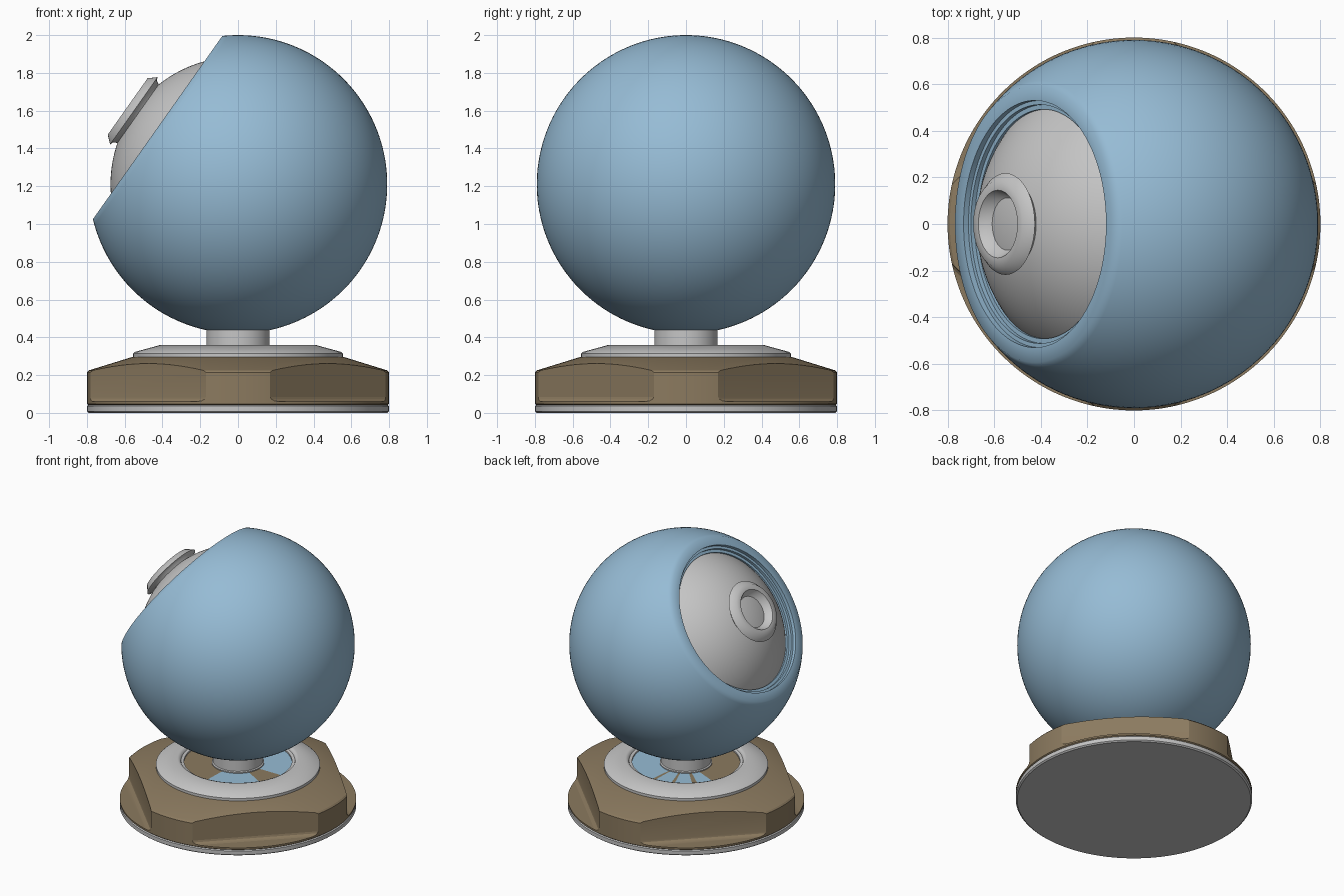
import bpy, bmesh
from math import sin, cos, pi, radians, degrees, atan2
from mathutils import Matrix, Vector

old = bpy.data.objects.get("Cube")
if old:
    bpy.data.objects.remove(old, do_unlink=True)


def material(name, rgb):
    m = bpy.data.materials.new(name)
    m.use_nodes = True
    m.diffuse_color = (*rgb, 1)
    m.node_tree.nodes["Principled BSDF"].inputs["Base Color"].default_value = (*rgb, 1)
    return m


BLUE = material("soft_blue", (0.305, 0.5, 0.665))
GREY = material("light_grey", (0.56, 0.56, 0.56))
BROWN = material("earth_brown", (0.26, 0.195, 0.115))


def make_object(name, bm, mats):
    mesh = bpy.data.meshes.new(name)
    bm.to_mesh(mesh)
    bm.free()
    for m in mats:
        mesh.materials.append(m)
    ob = bpy.data.objects.new(name, mesh)
    bpy.context.collection.objects.link(ob)
    return ob


def smooth(ob, angle):
    bpy.ops.object.select_all(action='DESELECT')
    ob.select_set(True)
    bpy.context.view_layer.objects.active = ob
    bpy.ops.object.shade_smooth_by_angle(angle=radians(angle))


def lathe(name, profile, mats, matrix=Matrix(), steps=128, angle=50):
    """Closed solid turned from (radius, height) points."""
    bm = bmesh.new()
    verts = [bm.verts.new((r, 0, z)) for r, z in profile]
    edges = [bm.edges.new(pair) for pair in zip(verts, verts[1:])]
    bmesh.ops.spin(bm, geom=verts + edges, cent=(0, 0, 0), axis=(0, 0, 1),
                   angle=2 * pi, steps=steps)
    bmesh.ops.remove_doubles(bm, verts=bm.verts, dist=0.0001)
    bmesh.ops.recalc_face_normals(bm, faces=bm.faces)
    ob = make_object(name, bm, mats)
    ob.matrix_world = matrix
    smooth(ob, angle)
    return ob


def arc(radius, start, end, count):
    """Points on a circle, angles measured from the axis."""
    return [(radius * sin(start + (end - start) * i / count),
             radius * cos(start + (end - start) * i / count)) for i in range(count + 1)]


# Head: everything turned around the tilted eye axis
CENTRE = Vector((0, 0, 1.21))
TILT = Matrix.Translation(CENTRE) @ Matrix.Rotation(atan2(-0.817, 0.577), 4, 'Y')
CUT = 0.521
RADIUS = 0.79
rim_angle = atan2((RADIUS ** 2 - CUT ** 2) ** 0.5, CUT)

shell = arc(RADIUS, pi, rim_angle, 56)
shell[0] = (0, -RADIUS)
shell += [(0.53, CUT), (0.53, 0.495), (0.512, 0.495), (0.512, 0.475),
          (0.492, 0.475), (0.492, 0.44), (0, 0.44)]
lathe("head_shell", shell, [BLUE], TILT, angle=60)

eyeball = arc(0.675, 0, radians(55), 24)
lathe("eyeball", eyeball + [(0, eyeball[-1][1])], [GREY], TILT)

# Ring on the eyeball, open in the middle down to its surface
lathe("eye_ring", [(0, 0.63), (0.18, 0.63), (0.2, 0.668), (0.218, 0.675), (0.183, 0.715),
                   (0.145, 0.715), (0.112, 0.665), (0, 0.65)], [GREY], TILT, 96)

# Neck with a small foot, and collar
lathe("neck", [(0, 0.29), (0.177, 0.29), (0.177, 0.333), (0.168, 0.337), (0.168, 0.47),
               (0, 0.47)], [GREY], steps=64)
lathe("collar", [(0, 0.27), (0.555, 0.27), (0.555, 0.315), (0.545, 0.323), (0.41, 0.36),
                 (0.392, 0.355), (0.385, 0.34), (0.365, 0.336), (0.365, 0.31), (0, 0.31)], [GREY])

# Dial floor inside the collar: blue sectors with brown gaps
dial = lathe("dial_floor", [(0, 0.3), (0.365, 0.3), (0.365, 0.325), (0, 0.325)],
             [BROWN, BLUE], steps=180)
gaps = ((155, 268), (330, 360), (84, 88), (108, 112), (132, 138))
for p in dial.data.polygons:
    a = degrees(atan2(p.center.y, p.center.x)) % 360
    p.material_index = 0 if any(lo <= a < hi for lo, hi in gaps) else 1

# Base body: turned block with four filleted flats cut on the diagonals
body = lathe("base_body", [(0, 0.04), (0.79, 0.04), (0.8, 0.048), (0.8, 0.215), (0.79, 0.225),
                           (0.56, 0.296), (0, 0.296)], [BROWN])
bm = bmesh.new()
for i in range(4):
    place = (Matrix.Rotation(pi / 4 + i * pi / 2, 4, 'Z')
             @ Matrix.Translation((0.873, 0, 0.26)) @ Matrix.Diagonal((0.4, 1, 0.4, 1)))
    bmesh.ops.create_cube(bm, size=1, matrix=place)
low_edges = [e for e in bm.edges if all(v.co.z < 0.1 and v.co.xy.length < 0.9 for v in e.verts)]
bmesh.ops.bevel(bm, geom=low_edges, offset=0.025, segments=3, profile=0.5, affect='EDGES')
cutter = make_object("flat_cutter", bm, [BROWN])
cutter.hide_render = True
cut = body.modifiers.new("flats", 'BOOLEAN')
cut.operation = 'DIFFERENCE'
cut.solver = 'EXACT'
cut.object = cutter
bpy.context.view_layer.update()
cut_mesh = bpy.data.meshes.new_from_object(body.evaluated_get(bpy.context.evaluated_depsgraph_get()))
body.modifiers.clear()
body.data = cut_mesh
bpy.data.objects.remove(cutter, do_unlink=True)
smooth(body, 25)

# Base plate
lathe("base_plate", [(0, 0), (0.79, 0), (0.8, 0.008), (0.8, 0.036), (0.792, 0.042),
                     (0, 0.042)], [GREY], angle=30)
